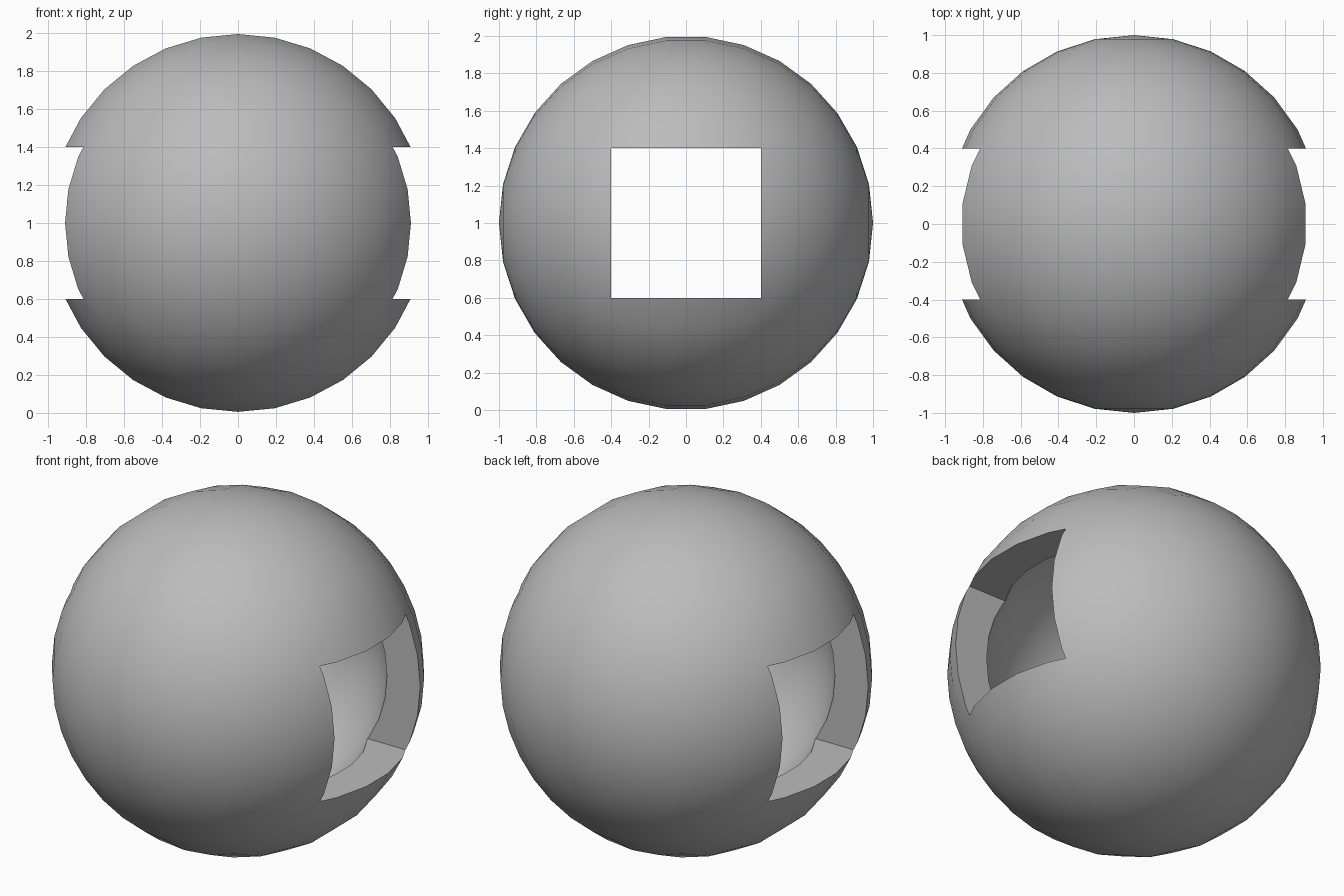
import bpy
import math

cube = bpy.data.objects.get("Cube")
if cube:
    bpy.data.objects.remove(cube, do_unlink=True)

CENTRE = (0, 0, 1)
OUTER, INNER, HOLE = 1.0, 0.8, 0.8

grey = bpy.data.materials.new("plain_grey")
grey.use_nodes = True
colour = (0.5, 0.5, 0.5, 1)
grey.diffuse_color = colour
grey.node_tree.nodes["Principled BSDF"].inputs["Base Color"].default_value = colour


def ball(name, radius):
    """Sphere with its poles on the y axis."""
    bpy.ops.mesh.primitive_uv_sphere_add(segments=32, ring_count=15, radius=radius,
                                         location=CENTRE, rotation=(math.pi / 2, 0, 0))
    obj = bpy.context.object
    obj.name = name
    bpy.ops.object.transform_apply(location=False, rotation=True, scale=False)
    obj.data.materials.append(grey)
    return obj


def cut(target, cutter):
    """Subtract the cutter from the target, then discard it."""
    cutter.hide_render = True
    mod = target.modifiers.new("cut", 'BOOLEAN')
    mod.operation = 'DIFFERENCE'
    mod.solver = 'EXACT'
    mod.object = cutter
    bpy.context.view_layer.objects.active = target
    bpy.ops.object.modifier_apply(modifier=mod.name)
    bpy.data.objects.remove(cutter, do_unlink=True)


# Thick hollow shell
shell = ball("hollow_shell", OUTER)
cut(shell, ball("cavity", INNER))

# Square window through both sides
bpy.ops.mesh.primitive_cube_add(size=1, location=CENTRE)
window = bpy.context.object
window.name = "window_cutter"
window.scale = (3, HOLE, HOLE)
window.data.materials.append(grey)
cut(shell, window)

# Smooth curved walls, crisp window edges
bpy.ops.object.select_all(action='DESELECT')
shell.select_set(True)
bpy.context.view_layer.objects.active = shell
bpy.ops.object.shade_smooth_by_angle(angle=math.radians(30))
